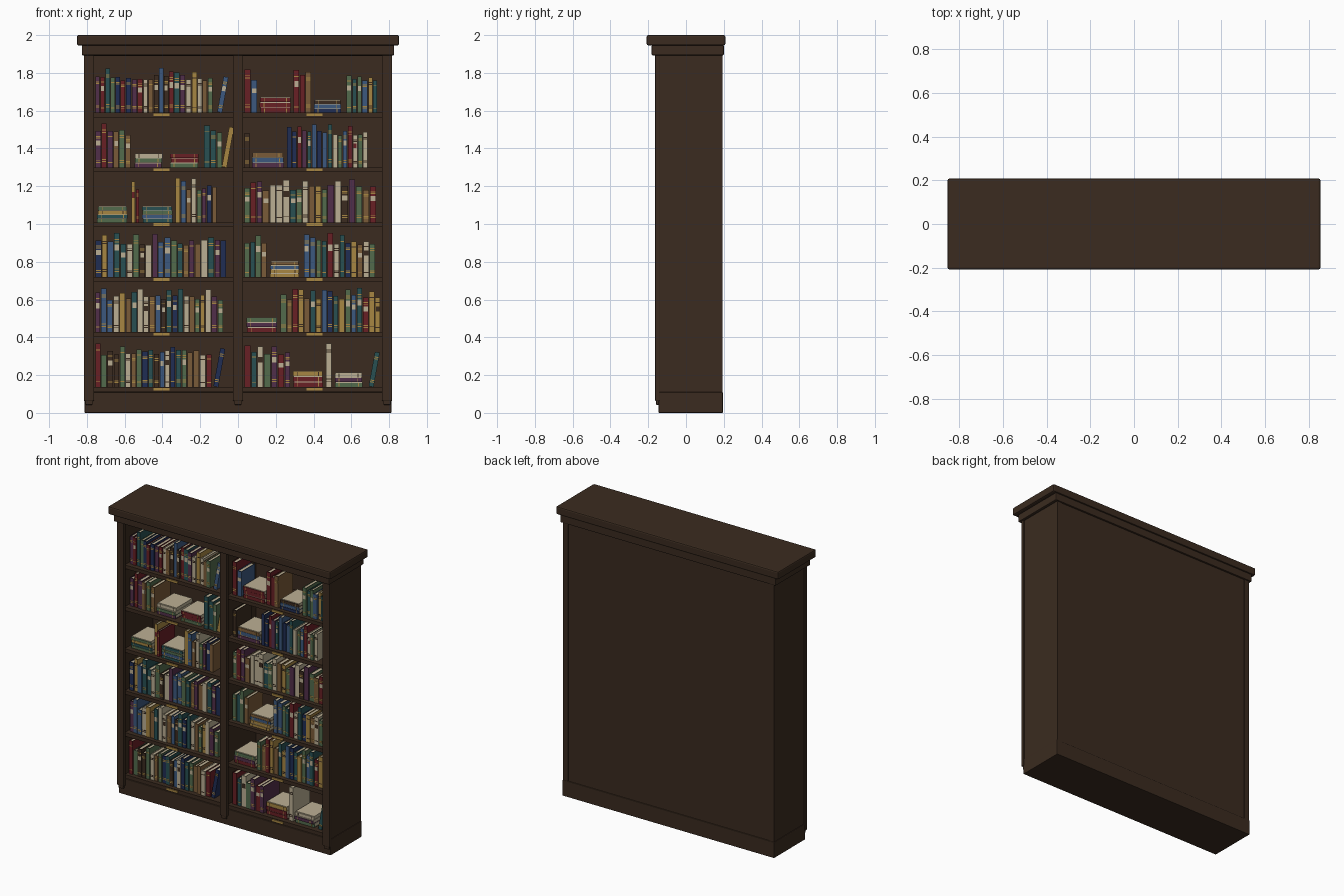
import bpy, bmesh, random
from mathutils import Matrix, Vector

if "Cube" in bpy.data.objects:
    bpy.data.objects.remove(bpy.data.objects["Cube"])
random.seed(4)

# Materials, each with a one-letter key
COLOURS = {
    "w": ("dark_wood", (0.043, 0.024, 0.014)),
    "r": ("red", (0.140, 0.014, 0.018)),
    "g": ("green", (0.085, 0.145, 0.073)),
    "n": ("navy", (0.014, 0.026, 0.088)),
    "b": ("blue", (0.045, 0.098, 0.210)),
    "t": ("teal", (0.021, 0.080, 0.086)),
    "p": ("purple", (0.083, 0.028, 0.068)),
    "o": ("tan", (0.195, 0.105, 0.040)),
    "y": ("gold", (0.390, 0.240, 0.055)),
    "c": ("cream", (0.500, 0.430, 0.295)),
}
KEYS = "".join(COLOURS)
MATS = []
for label, rgb in COLOURS.values():
    mat = bpy.data.materials.new(label)
    mat.use_nodes = True
    mat.diffuse_color = (*rgb, 1)
    bsdf = mat.node_tree.nodes["Principled BSDF"]
    bsdf.inputs["Base Color"].default_value = (*rgb, 1)
    bsdf.inputs["Roughness"].default_value = 0.8
    MATS.append(mat)


def add_box(bm, lo, hi, key, matrix=Matrix()):
    """Box between two corners, in one colour."""
    lo, hi = Vector(lo), Vector(hi)
    place = matrix @ Matrix.Translation((lo + hi) / 2) @ Matrix.Diagonal((*(hi - lo), 1))
    verts = bmesh.ops.create_cube(bm, size=1, matrix=place)["verts"]
    for face in {f for v in verts for f in v.link_faces}:
        face.material_index = KEYS.index(key)


def finish(bm, name, bevel=0):
    mesh = bpy.data.meshes.new(name)
    bm.to_mesh(mesh)
    bm.free()
    for mat in MATS:
        mesh.materials.append(mat)
    obj = bpy.data.objects.new(name, mesh)
    bpy.context.collection.objects.link(obj)
    if bevel:
        mod = obj.modifiers.new("soft_edges", "BEVEL")
        mod.width, mod.segments = bevel, 2


def part(name, lo, hi, key="w", bevel=0.0):
    bm = bmesh.new()
    add_box(bm, lo, hi, key)
    finish(bm, name, bevel)


# Carcass
part("plinth", (-0.812, -0.145, 0), (0.812, 0.195, 0.11), bevel=0.004)
part("back_panel", (-0.78, 0.17, 0.1), (0.78, 0.188, 1.9))
part("centre_panel", (-0.018, -0.145, 0.1), (0.018, 0.175, 1.9))
part("top_panel", (-0.8, -0.14, 1.889), (0.8, 0.188, 1.9))
part("crown_lower", (-0.827, -0.182, 1.893), (0.827, 0.2, 1.948), bevel=0.006)
part("crown_upper", (-0.853, -0.208, 1.945), (0.853, 0.208, 2.0), bevel=0.009)
for side, s in (("left", 1), ("right", -1)):
    xs = sorted((s * 0.77, s * 0.808))
    part(side + "_side", (xs[0], -0.145, 0.1), (xs[1], 0.192, 1.9))

# Front stiles, each with a small stepped foot
for name, x in (("right_stile", -0.789), ("centre_stile", 0), ("left_stile", 0.789)):
    part(name, (x - 0.027, -0.163, 0.063), (x + 0.027, -0.14, 1.9), bevel=0.004)
    part(name + "_foot", (x - 0.019, -0.158, 0.043), (x + 0.019, -0.14, 0.066), bevel=0.003)

# Shelves with brass label holders
ROW_Z = [1.59 - 0.2905 * i for i in range(6)]
for i, z in enumerate(ROW_Z):
    for side, x in (("right", -0.405), ("left", 0.405)):
        part(f"{side}_shelf_{i + 1}", (x - 0.388, -0.14, z - 0.025), (x + 0.388, 0.175, z))
        part(f"{side}_label_{i + 1}", (x - 0.043, -0.146, z - 0.019), (x + 0.043, -0.139, z - 0.005), "y")

FRONT = -0.112


def standing_book(bm, x, z, w, h, key, lean=0.0):
    """Spine, two boards, page block and painted spine bands."""
    m = Matrix.Translation((x, 0, z)) @ Matrix.Rotation(lean, 4, "Y")
    y0 = FRONT + random.uniform(-0.004, 0.008)
    y1 = y0 + random.uniform(0.15, 0.19)
    t = 0.003
    add_box(bm, (0, y0, 0), (w, y0 + 0.006, h), key, m)
    add_box(bm, (0, y0 + 0.006, 0), (t, y1, h), key, m)
    add_box(bm, (w - t, y0 + 0.006, 0), (w, y1, h), key, m)
    add_box(bm, (t, y0 + 0.006, 0.003), (w - t, y1 - 0.004, h - 0.004), "c", m)
    trim = "w" if key in "yc" else "y"
    style = random.random()
    bands = [(0.12, 0.005), (0.84, 0.005)] if style < 0.7 else []
    if style < 0.45:
        bands += [(0.17, 0.005), (0.79, 0.005)]
    for frac, size in bands:
        add_box(bm, (0.002, y0 - 0.001, h * frac), (w - 0.002, y0 + 0.001, h * frac + size), trim, m)
    if random.random() < 0.3:
        plate = random.choice("rw") if key in "yc" else "c"
        add_box(bm, (0.003, y0 - 0.001, h * 0.6), (w - 0.003, y0 + 0.001, h * 0.74), plate, m)


def row(bm, z, x0, x1, keys):
    """Upright books filling x0 to x1; a capital letter is a tall book."""
    widths = [random.uniform(0.88, 1.12) for _ in keys]
    unit = (x1 - x0) / sum(widths)
    for key, share in zip(keys, widths):
        base = 0.222 if key.isupper() else 0.185
        h = base + random.uniform(-0.016, 0.014)
        standing_book(bm, x0, z, share * unit - 0.004, h, key.lower())
        x0 += share * unit


def stack(bm, z, x0, x1, height, keys):
    """Books lying flat, spines to the front, bottom book first."""
    t = height / len(keys)
    for i, key in enumerate(keys):
        a, b = x0 + random.uniform(0, 0.007), x1 - random.uniform(0, 0.007)
        low, y0 = z + i * t, FRONT + random.uniform(-0.004, 0.008)
        add_box(bm, (a + 0.002, y0 + 0.005, low), (b - 0.002, y0 + 0.18, low + t), "c")
        add_box(bm, (a, y0, low), (b, y0 + 0.006, low + t - 0.004), key)
        add_box(bm, (a, y0 + 0.006, low), (b, y0 + 0.183, low + 0.003), key)
        for x in (a + 0.02, b - 0.024):
            add_box(bm, (x, y0 - 0.001, low + 0.001), (x + 0.004, y0 + 0.001, low + t - 0.005),
                    "w" if key in "yc" else "y")


def leaning(bm, z, x, h, key):
    standing_book(bm, x, z + 0.004, 0.026, h, key, 0.18)


# Shelf contents, top to bottom: right bay (-x), then left bay (+x)
L0, R0 = -0.755, 0.035
BAYS = {
    "right": [
        [(row, L0, -0.13, "prTgnrnprcowBwRTpcYcog"), (leaning, -0.11, 0.19, "b")],
        [(row, L0, -0.565, "pRpogo"), (stack, -0.552, -0.4, 0.075, "pgc"),
         (stack, -0.362, -0.205, 0.075, "grr"), (row, -0.18, -0.08, "Ttg"), (leaning, -0.085, 0.215, "y")],
        [(stack, -0.747, -0.583, 0.085, "gtyg"), (row, -0.565, -0.52, "Yr"),
         (stack, -0.51, -0.343, 0.085, "tbgt"), (row, -0.33, -0.11, "YBoCgpno")],
        [(row, L0, -0.06, "nYbTtcGwcPbBgtopocTpn")],
        [(row, L0, -0.075, "PBbcYoTCcobwTnTcogyCpg")],
        [(row, L0, -0.135, "RgwwGcogntwbcNtgoocr"), (leaning, -0.13, 0.205, "n")],
    ],
    "left": [
        [(row, R0, 0.105, "Rb"), (stack, 0.113, 0.283, 0.082, "rrr"), (row, 0.295, 0.39, "RrO"),
         (stack, 0.4, 0.55, 0.068, "nbw"), (row, 0.575, 0.74, "gtgbyt")],
        [(row, R0, 0.065, "w"), (stack, 0.072, 0.245, 0.08, "pbo"), (row, 0.26, 0.69, "NnRptBnbTcgbRcgc")],
        [(row, R0, 0.735, "gRPoccCtgCoygpCwPgor")],
        [(row, R0, 0.155, "gtGo"), (stack, 0.167, 0.325, 0.085, "yybo"), (row, 0.35, 0.73, "BBgtRcTnyocg")],
        [(stack, 0.045, 0.207, 0.078, "rpg"), (row, 0.225, 0.755, "goRYoTyBNtyGbTrYy")],
        [(row, R0, 0.28, "RtCgPrp"), (stack, 0.29, 0.45, 0.085, "rry"), (row, 0.465, 0.5, "C"),
         (stack, 0.51, 0.662, 0.075, "gpc"), (leaning, 0.692, 0.185, "t")],
    ],
}
for side, shelves in BAYS.items():
    for i, groups in enumerate(shelves):
        bm = bmesh.new()
        for build, *args in groups:
            build(bm, ROW_Z[i], *args)
        finish(bm, f"{side}_books_{i + 1}")
